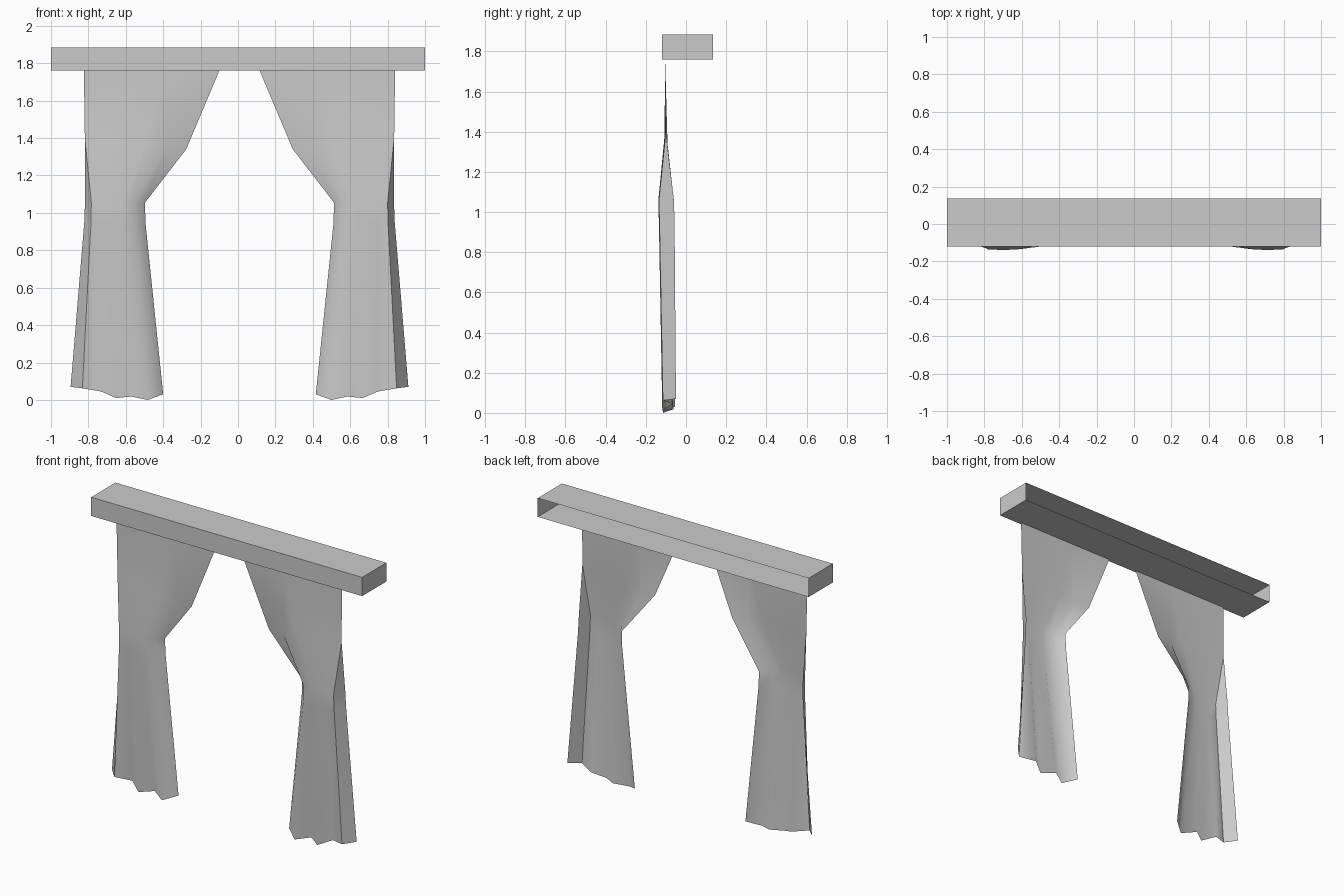
import bpy
import bmesh

cube = bpy.data.objects.get("Cube")
if cube:
    bpy.data.objects.remove(cube, do_unlink=True)

grey = bpy.data.materials.new("plain_grey")
grey.use_nodes = True
grey.diffuse_color = (0.6, 0.6, 0.6, 1)
grey.node_tree.nodes["Principled BSDF"].inputs["Base Color"].default_value = grey.diffuse_color


def finish(bm, name):
    mesh = bpy.data.meshes.new(name)
    bm.to_mesh(mesh)
    bm.free()
    mesh.materials.append(grey)
    obj = bpy.data.objects.new(name, mesh)
    bpy.context.collection.objects.link(obj)
    return obj


# Pelmet: a box left open at the back
bm = bmesh.new()
bmesh.ops.create_cube(bm, size=1)
for v in bm.verts:
    v.co = (v.co.x * 2, v.co.y * 0.255 + 0.008, v.co.z * 0.125 + 1.8225)
back = [f for f in bm.faces if f.normal.y > 0.9]
bmesh.ops.delete(bm, geom=back, context="FACES_ONLY")
finish(bm, "pelmet_box")


def spread(outer, inner, count=6):
    return [outer + (inner - outer) * i / (count - 1) for i in range(count)]


# Curtain rows, top to hem. Columns: return edge, front corner, pleats, inner edge
tied_y = [-0.06, -0.135, -0.138, -0.138, -0.135, -0.128, -0.06]
rows = [
    ([0.832] + spread(0.832, 0.107), [-0.104] * 7, [1.762] * 7),
    ([0.827] + spread(0.827, 0.285),
     [-0.1, -0.1, -0.105, -0.107, -0.107, -0.104, -0.092],
     [1.4] + spread(1.4, 1.34)),
    ([0.826, 0.792, 0.735, 0.68, 0.625, 0.565, 0.505], tied_y, [1.055] * 7),
    ([0.83, 0.794, 0.737, 0.68, 0.625, 0.563, 0.503],
     [y + 0.003 for y in tied_y], [0.95] * 7),
    ([0.903, 0.84, 0.74, 0.66, 0.578, 0.49, 0.408],
     [-0.05, -0.115, -0.068, -0.118, -0.063, -0.115, -0.055],
     [0.07, 0.062, 0.045, 0.01, 0.018, 0, 0.03]),
]


def curtain(name, side):
    bm = bmesh.new()
    grid = [[bm.verts.new((0.008 + side * x, y, z)) for x, y, z in zip(*row)]
            for row in rows]
    for upper, lower in zip(grid, grid[1:]):
        for i in range(6):
            face = bm.faces.new((upper[i], upper[i + 1], lower[i + 1], lower[i]))
            if side < 0:
                face.normal_flip()
            face.smooth = True
    # Hard fold where the return meets the front
    for upper, lower in zip(grid[1:], grid[2:]):
        bm.edges.get((upper[1], lower[1])).smooth = False
    # Close the return to a point above the tie
    bmesh.ops.remove_doubles(bm, verts=bm.verts[:], dist=0.0005)
    bm.normal_update()
    if sum(f.normal.y * f.calc_area() for f in bm.faces) > 0:
        bmesh.ops.reverse_faces(bm, faces=bm.faces[:])
    finish(bm, name)


curtain("left_curtain", 1)
curtain("right_curtain", -1)
